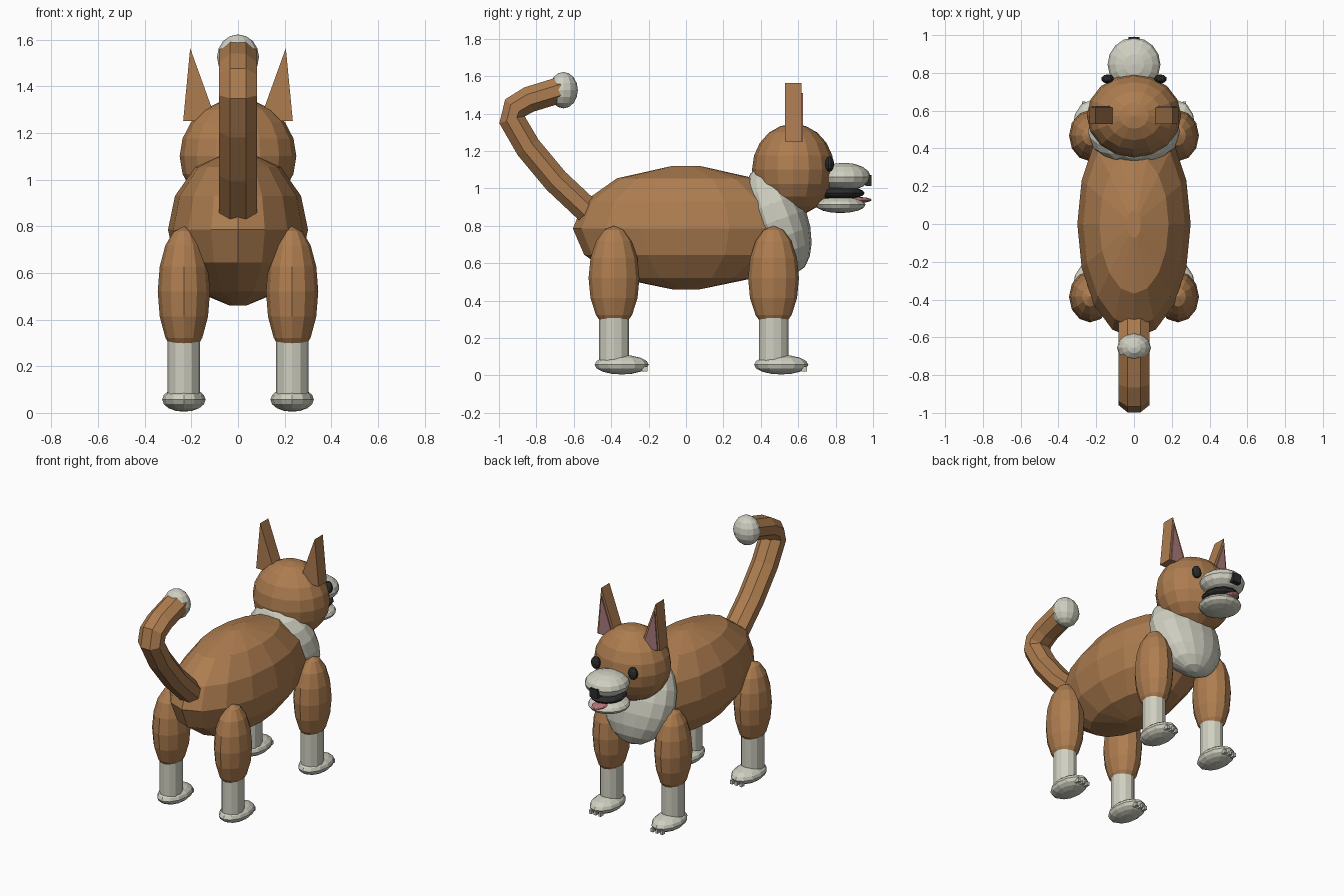
import bpy, bmesh, math
from mathutils import Matrix, Vector

cube = bpy.data.objects.get("Cube")
if cube:
    bpy.data.objects.remove(cube, do_unlink=True)


def material(name, rgb):
    m = bpy.data.materials.new(name)
    m.use_nodes = True
    colour = (*rgb, 1)
    m.diffuse_color = colour
    node = next(n for n in m.node_tree.nodes if n.type == 'BSDF_PRINCIPLED')
    node.inputs["Base Color"].default_value = colour
    return m


TAN = material("tan fur", (0.42, 0.205, 0.08))
WHITE = material("cream fur", (0.62, 0.62, 0.53))
BLACK = material("black", (0.025, 0.025, 0.025))
PINK = material("tongue pink", (0.5, 0.19, 0.19))
EAR_PINK = material("inner ear pink", (0.4, 0.19, 0.2))


def finish(name, bm, mat):
    bmesh.ops.recalc_face_normals(bm, faces=bm.faces)
    mesh = bpy.data.meshes.new(name)
    bm.to_mesh(mesh)
    bm.free()
    mesh.materials.append(mat)
    obj = bpy.data.objects.new(name, mesh)
    bpy.context.collection.objects.link(obj)
    return obj


def ellipsoid(name, centre, radii, mat, segs=12, rings=8, tilt=0):
    bm = bmesh.new()
    place = (Matrix.Translation(centre) @ Matrix.Rotation(tilt, 4, 'X')
             @ Matrix.Diagonal((*radii, 1)))
    bmesh.ops.create_uvsphere(bm, u_segments=segs, v_segments=rings, radius=1, matrix=place)
    return finish(name, bm, mat)


def box(name, centre, size, mat):
    bm = bmesh.new()
    bmesh.ops.create_cube(bm, size=1, matrix=Matrix.Translation(centre) @ Matrix.Diagonal((*size, 1)))
    return finish(name, bm, mat)


def skin(name, loops, mat):
    """Join matching loops of points into a closed, capped surface."""
    bm = bmesh.new()
    rows = [[bm.verts.new(p) for p in loop] for loop in loops]
    n = len(rows[0])
    for a, b in zip(rows, rows[1:]):
        for i in range(n):
            j = (i + 1) % n
            bm.faces.new((a[i], a[j], b[j], b[i]))
    bm.faces.new(rows[0])
    bm.faces.new(rows[-1])
    return finish(name, bm, mat)


def circle(n, phase=0):
    return [(math.cos(t), math.sin(t))
            for t in (math.tau * (i + phase) / n for i in range(n))]


# Body: stacked oval rings
body_rings = [(0.12, 0.46), (0.6, 0.52), (0.9, 0.645), (1, 0.785),
              (0.9, 0.93), (0.61, 1.054), (0.12, 1.12)]
skin("body", [[(0.3 * s * c, 0.605 * s * d, z) for c, d in circle(16)]
              for s, z in body_rings], TAN)
ellipsoid("chest", (0, 0.49, 0.83), (0.245, 0.16, 0.3), WHITE, 16, 10, math.radians(20))

# Tail: tube swept along a bent path in the middle plane
path = [Vector((0, y, z)) for y, z in [
    (-0.45, 0.81), (-0.535, 0.89), (-0.695, 1.04), (-0.845, 1.22),
    (-0.932, 1.37), (-0.915, 1.43), (-0.84, 1.475), (-0.66, 1.53)]]
loops = []
for i, p in enumerate(path):
    along = (path[min(i + 1, len(path) - 1)] - path[max(i - 1, 0)]).normalized()
    normal = Vector((0, -along.z, along.y))
    loops.append([p + Vector((0.088 * c, 0, 0)) + normal * 0.075 * d
                  for c, d in circle(8, 0.5)])
skin("tail", loops, TAN)
ellipsoid("tail_tip", (0, -0.655, 1.525), (0.09, 0.077, 0.097), WHITE)

# Head and face
ellipsoid("head", (0, 0.573, 1.1), (0.25, 0.22, 0.245), TAN, 16, 10)
ellipsoid("muzzle", (0, 0.845, 1.062), (0.14, 0.142, 0.075), WHITE, 16, 8)
ellipsoid("mouth", (0, 0.83, 0.975), (0.11, 0.125, 0.035), BLACK)
ellipsoid("lower_jaw", (0, 0.825, 0.913), (0.13, 0.135, 0.045), WHITE, 16, 8)
ellipsoid("tongue", (0, 0.9, 0.938), (0.05, 0.093, 0.017), PINK)
box("nose", (0, 0.975, 1.042), (0.06, 0.032, 0.06), BLACK)

for side, s in (("left", 1), ("right", -1)):
    ellipsoid(side + "_eye", (s * 0.14, 0.768, 1.13), (0.034, 0.024, 0.042), BLACK, 10, 6)

    # Ears: triangular wedges with a thin pink face
    tri = [(0.092, 1.25), (0.235, 1.25), (0.205, 1.563)]
    skin(side + "_ear", [[(s * x, y, z) for x, z in tri] for y in (0.53, 0.618)], TAN)
    inner = [(0.11, 1.25), (0.222, 1.25), (0.2, 1.51)]
    skin(side + "_inner_ear", [[(s * x, y, z) for x, z in inner]
                               for y in (0.617, 0.626)], EAR_PINK)

    # Legs, with paw and claws
    for end, y in (("front", 0.468), ("back", -0.385)):
        name = f"{end}_{side}_"
        x = s * 0.232
        ellipsoid(name + "thigh", (x, y, 0.52), (0.112, 0.136, 0.28), TAN)
        skin(name + "shin", [[(x + 0.07 * c, y + 0.079 * d, z) for c, d in circle(12)]
                             for z in (0.06, 0.32)], WHITE)
        ellipsoid(name + "paw", (x, y + 0.041, 0.057), (0.093, 0.145, 0.052), WHITE)
        for i in (-1, 0, 1):
            box(f"{name}claw_{i + 2}", (x + i * 0.035, y + 0.165, 0.034),
                (0.018, 0.03, 0.025), WHITE)
